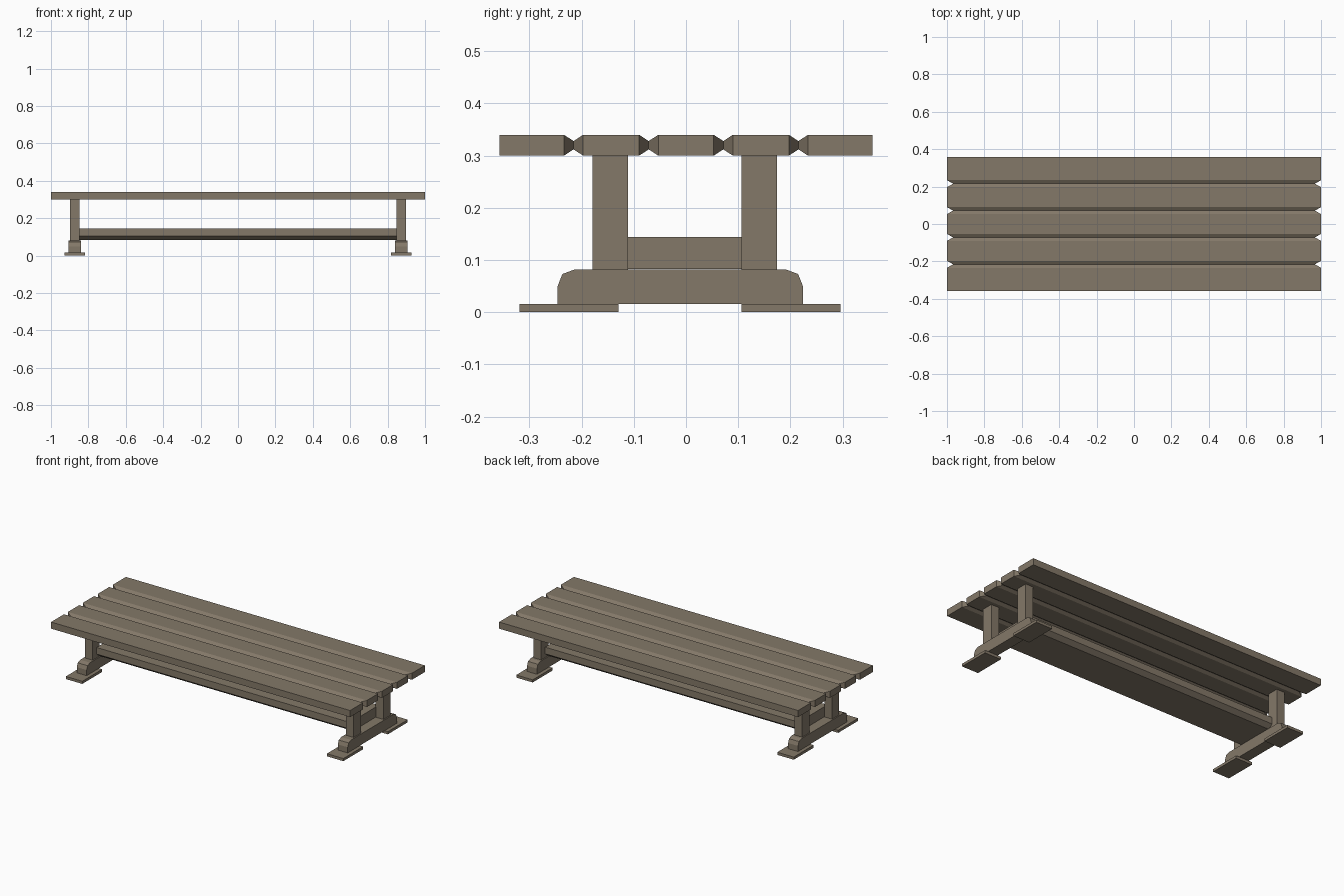
import bpy

if "Cube" in bpy.data.objects:
    bpy.data.objects.remove(bpy.data.objects["Cube"])


def make_object(name, verts, faces):
    mesh = bpy.data.meshes.new(name)
    mesh.from_pydata(verts, [], faces)
    mesh.update()
    obj = bpy.data.objects.new(name, mesh)
    bpy.context.collection.objects.link(obj)
    return obj


def loft(name, rings):
    """Closed solid skinned through equal-sized rings of points."""
    n = len(rings[0])
    verts = [p for ring in rings for p in ring]
    faces = [tuple(range(n))[::-1],
             tuple(range(len(verts) - n, len(verts)))]
    for r in range(len(rings) - 1):
        for i in range(n):
            j = (i + 1) % n
            faces.append((r * n + i, r * n + j, (r + 1) * n + j, (r + 1) * n + i))
    return make_object(name, verts, faces)


def prism(name, profile, x0, x1):
    """Extrude a (y, z) profile along x."""
    return loft(name, [[(x, y, z) for y, z in profile] for x in (x0, x1)])


def box(name, x0, x1, y0, y1, z0, z1):
    return prism(name, [(y0, z0), (y1, z0), (y1, z1), (y0, z1)], x0, x1)


# Slatted top: five planks joined by pinched grooves
def section(y, half_x, z0, z1):
    return [(-half_x, y, z0), (-half_x, y, z1), (half_x, y, z1), (half_x, y, z0)]


rings = [section(-0.357, 1.0, 0.30, 0.34)]
for groove in (-0.2155, -0.0715, 0.0715, 0.2155):
    rings += [section(groove - 0.0185, 1.0, 0.30, 0.34),
              section(groove, 0.967, 0.312, 0.328),
              section(groove + 0.0185, 1.0, 0.30, 0.34)]
rings.append(section(0.357, 1.0, 0.30, 0.34))
loft("slatted_top", rings)

# Foot beam profile with rounded-off upper corners
foot = [(-0.246, 0.016), (0.224, 0.016), (0.224, 0.05), (0.215, 0.073),
        (0.191, 0.082), (-0.213, 0.082), (-0.237, 0.073), (-0.246, 0.05)]

# End trestles: foot beam, two posts, two ground pads each
for side, cx in (("left", -0.873), ("right", 0.873)):
    prism(side + "_foot_beam", foot, cx - 0.033, cx + 0.033)
    for end, p0, g0 in (("front", -0.179, -0.319), ("back", 0.106, 0.106)):
        box(f"{side}_{end}_post", cx - 0.026, cx + 0.026, p0, p0 + 0.068, 0.082, 0.30)
        box(f"{side}_{end}_pad", cx - 0.055, cx + 0.055, g0, g0 + 0.19, 0.0, 0.016)

# Long stretcher board with chamfered lower edges
prism("stretcher", [(-0.113, 0.083), (0.108, 0.083), (0.135, 0.104),
                    (0.135, 0.144), (-0.14, 0.144), (-0.14, 0.104)], -0.848, 0.848)

# Consistent outward normals
import bmesh
for obj in bpy.context.collection.objects:
    bm = bmesh.new()
    bm.from_mesh(obj.data)
    bmesh.ops.recalc_face_normals(bm, faces=bm.faces)
    bm.to_mesh(obj.data)
    bm.free()

# Weathered wood colour
wood = bpy.data.materials.new("wood")
wood.diffuse_color = (0.23, 0.19, 0.14, 1.0)
wood.use_nodes = True
wood.node_tree.nodes["Principled BSDF"].inputs["Base Color"].default_value = wood.diffuse_color
for obj in bpy.context.collection.objects:
    obj.data.materials.append(wood)
